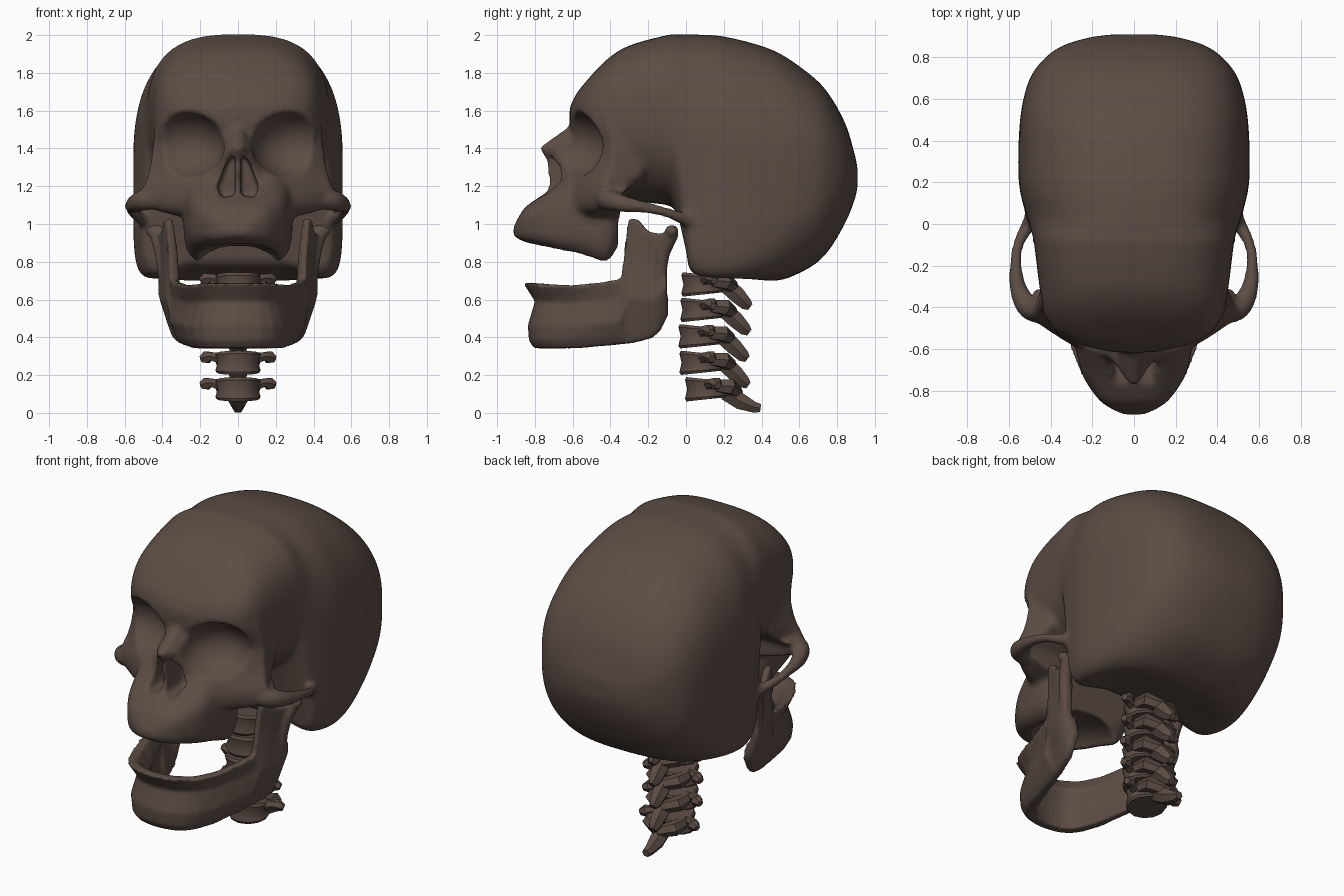
import bpy, bmesh, math
from mathutils import Vector, Matrix

if "Cube" in bpy.data.objects:
    bpy.data.objects.remove(bpy.data.objects["Cube"])

bone = bpy.data.materials.new("dark_bone")
bone.diffuse_color = (0.108, 0.074, 0.059, 1)
bone.use_nodes = True
bone.node_tree.nodes["Principled BSDF"].inputs["Base Color"].default_value = bone.diffuse_color


def spline(rows, n=4):
    out = []
    for i in range(len(rows) - 1):
        q = [rows[min(max(i + k, 0), len(rows) - 1)] for k in (-1, 0, 1, 2)]
        for k in range(n):
            t = k / n
            out.append([b + .5 * t * (c - a + t * (2 * a - 5 * b + 4 * c - d + t * (3 * (b - c) + d - a)))
                        for a, b, c, d in zip(*q)])
    return out + [list(rows[-1])]


def loft(bm, rings):
    vs = [[bm.verts.new(p) for p in r] for r in rings]
    n = len(vs[0])
    for a, b in zip(vs, vs[1:]):
        for i in range(n):
            bm.faces.new((a[i], a[(i + 1) % n], b[(i + 1) % n], b[i]))
    bm.faces.new(vs[0])
    bm.faces.new(vs[-1][::-1])


def section_loft(bm, rows, top_p):
    # rows: y, low z, high z, half width, lower roundness, underside arch
    rings = []
    for y, lo, hi, w, pb, arch in spline(rows):
        ring = []
        for k in range(64):
            a = math.tau * (k + .5) / 64
            c, s = math.cos(a), math.sin(a)
            p = top_p(y) if s > 0 else pb
            u = math.copysign(abs(c) ** (2 / p), c)
            v = math.copysign(abs(s) ** (2 / p), s)
            z = (lo + hi) / 2 + v * (hi - lo) / 2
            if s < 0:
                z += arch * (1 - u * u) * abs(v)
            ring.append((u * w, y, z))
        rings.append(ring)
    loft(bm, rings)


def tube(bm, pts, sides=10, side=1):
    # pts: x, y, z, radius
    rings = []
    for i, (x, y, z, r) in enumerate(pts):
        a, b = pts[max(i - 1, 0)], pts[min(i + 1, len(pts) - 1)]
        t = (Vector(b[:3]) - Vector(a[:3])).normalized()
        u = t.cross(Vector((0, 0, 1))).normalized()
        v = t.cross(u)
        ring = []
        for k in range(sides):
            g = math.tau * k / sides
            p = Vector((x, y, z)) + r * (math.cos(g) * u + math.sin(g) * v)
            ring.append((p.x * side, p.y, p.z))
        rings.append(ring)
    loft(bm, rings)


def ellipsoid(bm, loc, rad, rot=(0, 'X')):
    m = Matrix.Translation(loc) @ Matrix.Rotation(rot[0], 4, rot[1]) @ Matrix.Diagonal((*rad, 1))
    bmesh.ops.create_uvsphere(bm, u_segments=32, v_segments=20, radius=1, matrix=m)


def make(bm, name):
    bmesh.ops.recalc_face_normals(bm, faces=bm.faces)
    me = bpy.data.meshes.new(name)
    bm.to_mesh(me)
    bm.free()
    ob = bpy.data.objects.new(name, me)
    bpy.context.collection.objects.link(ob)
    me.materials.append(bone)
    return ob


def fuse(ob, size, smooth, cutter=None):
    def remesh():
        m = ob.modifiers.new("fuse", 'REMESH')
        m.mode, m.voxel_size, m.use_smooth_shade = 'VOXEL', size, True
    remesh()
    if cutter:
        m = ob.modifiers.new("cut", 'BOOLEAN')
        m.operation, m.object = 'DIFFERENCE', cutter
        remesh()
    m = ob.modifiers.new("soften", 'SMOOTH')
    m.factor, m.iterations = .5, smooth


# cranium
bm = bmesh.new()
section_loft(bm, [
    (-.614, 1.52, 1.62, .10, 2.2, 0), (-.58, 1.42, 1.69, .26, 2.2, 0), (-.52, 1.34, 1.765, .37, 2.2, 0),
    (-.42, 1.22, 1.87, .43, 2.2, 0), (-.30, 1.13, 1.945, .453, 2.2, 0), (-.10, 1.10, 2.0, .478, 2.4, 0),
    (-.05, 1.0, 2.003, .488, 3, .06), (0, .79, 2.004, .503, 6, .12), (.035, .68, 2.003, .515, 8, .13),
    (.2, .655, 1.993, .552, 8, .12), (.45, .68, 1.925, .55, 4.5, .02), (.62, .75, 1.82, .525, 3.2, 0),
    (.74, .84, 1.71, .475, 2.8, 0), (.84, 1.0, 1.54, .37, 2.5, 0), (.89, 1.12, 1.38, .23, 2.5, 0),
    (.908, 1.19, 1.30, .11, 2.5, 0)], lambda y: 2.6 + .4 * min(1, max(0, (.3 - y) / .7)))

# upper jaw
section_loft(bm, [
    (-.914, .94, .98, .045, 3, 0), (-.89, .922, 1.03, .10, 3.5, 0), (-.85, .905, 1.09, .16, 4, 0),
    (-.78, .885, 1.14, .215, 4, 0), (-.70, .86, 1.2, .255, 4, 0), (-.55, .815, 1.33, .285, 4, 0),
    (-.42, .775, 1.33, .285, 4, 0), (-.36, .88, 1.3, .25, 4, 0)], lambda y: 3)

# brow, orbit walls and cheeks: z, centre front y, side front y, half width
rings = []
for z, yf, ys, w in spline([
        (1.04, -.69, -.50, .31), (1.09, -.69, -.45, .47), (1.18, -.68, -.44, .505), (1.28, -.665, -.41, .475),
        (1.4, -.64, -.39, .455), (1.5, -.61, -.41, .445), (1.59, -.62, -.44, .43), (1.67, -.57, -.43, .40)]):
    xs = [i / 10 for i in range(-10, 11)]
    yb = -.35 if z < 1.15 else -.35 + .12 * min(1, (z - 1.15) / .1)
    rings.append([(u * w, yf + (ys - yf) * abs(u) ** 1.6, z) for u in xs] +
                 [(u * min(w * .97, .42 if z > 1.2 else 1), yb, z) for u in xs[::-1]])
loft(bm, rings)

# nose bridge
loft(bm, [[(-w, -.55, z), (-w, y + .09, z), (-.02, y, z), (.02, y, z), (w, y + .09, z), (w, -.55, z)]
          for z, y, w in ((1.13, -.74, .11), (1.22, -.725, .135), (1.33, -.735, .11), (1.405, -.775, .07),
                          (1.53, -.60, .06))])

# cheek arches
for s in (1, -1):
    tube(bm, spline([(.42, -.43, 1.13, .05), (.50, -.405, 1.125, .058), (.552, -.32, 1.105, .045),
                     (.567, -.2, 1.085, .031), (.555, -.1, 1.06, .028), (.515, -.02, 1.03, .034),
                     (.47, .06, 1.0, .045)], 3), 10, s)
skull = make(bm, "skull")

# cutters for eye sockets, nasal opening and palate
bm = bmesh.new()
for s in (1, -1):
    ellipsoid(bm, (s * .295, -.645, 1.42), (.225, .225, .185), (s * .35, 'Z'))
    outline = [(.013, 1.15), (.092, 1.14), (.108, 1.2), (.058, 1.33), (.014, 1.38)]
    loft(bm, [[(s * x, y, z) for x, z in outline] for y in (-.9, -.57)])
ellipsoid(bm, (0, -.5, .79), (.215, .33, .13), (-.25, 'X'))
cut = make(bm, "socket_cutters")
cut.hide_render = True
cut.display_type = 'WIRE'
fuse(skull, .013, 9, cut)

# lower jaw: x, y, low z, high z for one side, mirrored into a horseshoe
half = [(.06, -.815, .342, .687), (.12, -.80, .342, .687), (.175, -.765, .342, .685), (.22, -.71, .342, .68),
        (.27, -.60, .342, .675), (.32, -.45, .355, .69), (.355, -.345, .365, .71), (.37, -.305, .37, 1.03),
        (.385, -.26, .38, 1.025), (.40, -.2, .395, .96), (.41, -.15, .43, .95), (.415, -.102, .52, .95)]
cols = [(-x, y, a, b) for x, y, a, b in half[::-1]] + [(0, -.82, .342, .687)] + half
rings = []
for i, (x, y, a, b) in enumerate(cols):
    p, q = cols[max(i - 1, 0)], cols[min(i + 1, len(cols) - 1)]
    t = Vector((q[0] - p[0], q[1] - p[1], 0)).normalized()
    n = Vector((t.y, -t.x, 0))
    front = min(1, max(0, (-y - .3) / .45))
    rear = [(0, -.055), (.12, -.03), (.35, .01), (.72, 0), (1, .01)]
    chin = [(0, -.015), (.12, .012), (.35, .018), (.72, -.02), (1, .042)]
    outer = [Vector((x, y, a + (b - a) * f)) + n * (r + (o - r) * front)
             for (f, r), (_, o) in zip(rear, chin)]
    inner = [v - n * ((.04 if k in (0, 4) else .055) + .02 * front) for k, v in enumerate(outer)]
    rings.append(outer + inner[::-1])
bm = bmesh.new()
loft(bm, rings)
for s in (1, -1):
    tube(bm, [(.39, -.145, .70, .03), (.405, -.12, .85, .038), (.43, -.075, .95, .04)], 10, s)
    ellipsoid(bm, (s * .43, -.075, .96), (.06, .036, .036))
jaw = make(bm, "lower_jaw")
fuse(jaw, .012, 5)


# neck bones
def vertebra(i, z, y0, spine):
    bm = bmesh.new()
    rings = []
    for dz, r in ((-.053, .93), (-.04, 1), (0, .9), (.04, 1), (.053, .93)):
        ring = []
        for k in range(12):
            g = math.tau * k / 12
            x, y = .12 * r * math.cos(g), .115 * r * math.sin(g)
            ring.append((x, y0 + y, z + dz * (1 - 2 * y)))
        rings.append(ring)
    loft(bm, rings)
    for s in (1, -1):
        tube(bm, [(.07, y0, z + .02, .035), (.14, y0 + .03, z + .035, .024),
                  (.165, y0 + .05, z + .03, .036), (.195, y0 + .06, z + .02, .02)], 6, s)
        tube(bm, [(.09, y0 + .05, z + .02, .035), (.085, y0 + .12, z + .015, .045),
                  (.0, y0 + .16, z - .015, .035)], 6, s)
    tube(bm, [(0, y0 + y, z + d, r) for y, d, r in spine], 6)
    ob = make(bm, "vertebra_%d" % i)
    bpy.ops.object.select_all(action='DESELECT')
    ob.select_set(True)
    bpy.context.view_layer.objects.active = ob
    bpy.ops.object.shade_smooth_by_angle(angle=math.radians(35))


for i, (z, y0) in enumerate(((.68, .09), (.545, .085), (.405, .075), (.265, .08))):
    vertebra(i + 1, z, y0, [(.12, 0, .05), (.18, -.055, .05), (.23, -.105, .038), (.25, -.12, .022)])
vertebra(5, .125, .11, [(.10, -.015, .05), (.18, -.065, .05), (.25, -.095, .033), (.285, -.1, .025)])
